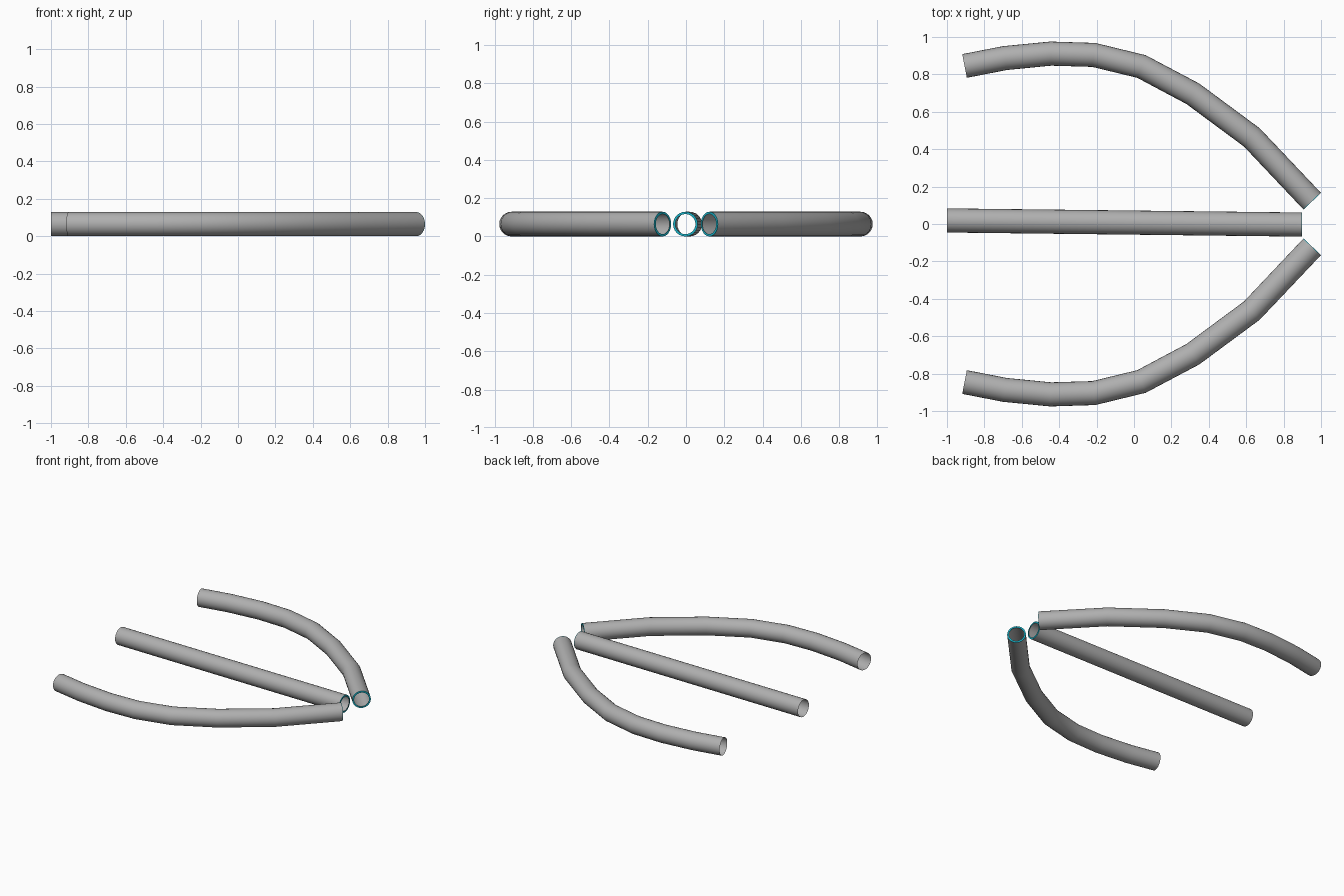
import bpy, bmesh
from math import cos, sin, tau
from mathutils import Vector

if "Cube" in bpy.data.objects:
    bpy.data.objects.remove(bpy.data.objects["Cube"])

R = 0.0645      # tube radius, also the height of the centre line
SIDES = 24


def colour(name, rgb):
    mat = bpy.data.materials.new(name)
    mat.diffuse_color = (*rgb, 1)
    mat.use_nodes = True
    mat.node_tree.nodes["Principled BSDF"].inputs["Base Color"].default_value = mat.diffuse_color
    return mat


grey = colour("dark_grey", (0.43, 0.43, 0.43))
teal = colour("teal_rim", (0.01, 0.45, 0.58))


def ring(bm, centre, side, radius):
    up = Vector((0, 0, 1))
    return [bm.verts.new(centre + side * (radius * cos(tau * i / SIDES))
                         + up * (radius * sin(tau * i / SIDES))) for i in range(SIDES)]


def bridge(bm, a, b):
    for i in range(SIDES):
        j = (i + 1) % SIDES
        bm.faces.new((a[i], a[j], b[j], b[i]))


def finish(name, bm, material):
    bmesh.ops.recalc_face_normals(bm, faces=bm.faces)
    mesh = bpy.data.meshes.new(name)
    bm.to_mesh(mesh)
    bm.free()
    mesh.materials.append(material)
    obj = bpy.data.objects.new(name, mesh)
    bpy.context.collection.objects.link(obj)
    bpy.context.view_layer.objects.active = obj
    obj.select_set(True)
    bpy.ops.object.shade_smooth_by_angle(angle=0.6)
    obj.select_set(False)


def tube(name, path):
    pts = [Vector((x, y, R)) for x, y in path]
    # open pipe with mitred bends
    bm = bmesh.new()
    rings = []
    for k, p in enumerate(pts):
        d_in = (p - pts[k - 1]).normalized() if k else (pts[1] - p).normalized()
        d_out = (pts[k + 1] - p).normalized() if k < len(pts) - 1 else d_in
        d = (d_in + d_out).normalized()
        rings.append(ring(bm, p, Vector((-d.y, d.x, 0)), R))
    for a, b in zip(rings, rings[1:]):
        bridge(bm, a, b)
    finish(name, bm, grey)
    # thin coloured lip at the right-hand end
    d = (pts[-1] - pts[-2]).normalized()
    side = Vector((-d.y, d.x, 0))
    bm = bmesh.new()
    tip = pts[-1] + d * 0.003
    outer = ring(bm, tip, side, R)
    bridge(bm, ring(bm, pts[-1], side, R), outer)
    bridge(bm, outer, ring(bm, tip, side, R - 0.012))
    finish(name + "_rim", bm, teal)


# bowed side tubes, mirrored front to back
bow = [(-0.906, 0.845), (-0.69, 0.887), (-0.445, 0.911), (-0.215, 0.904),
       (0.04, 0.842), (0.315, 0.696), (0.63, 0.463), (0.951, 0.124)]
tube("back_curved_tube", bow)
tube("front_curved_tube", [(x, -y) for x, y in bow])

# straight middle tube, very slightly skewed
tube("middle_straight_tube", [(-1.0, 0.019), (0.895, -0.003)])
